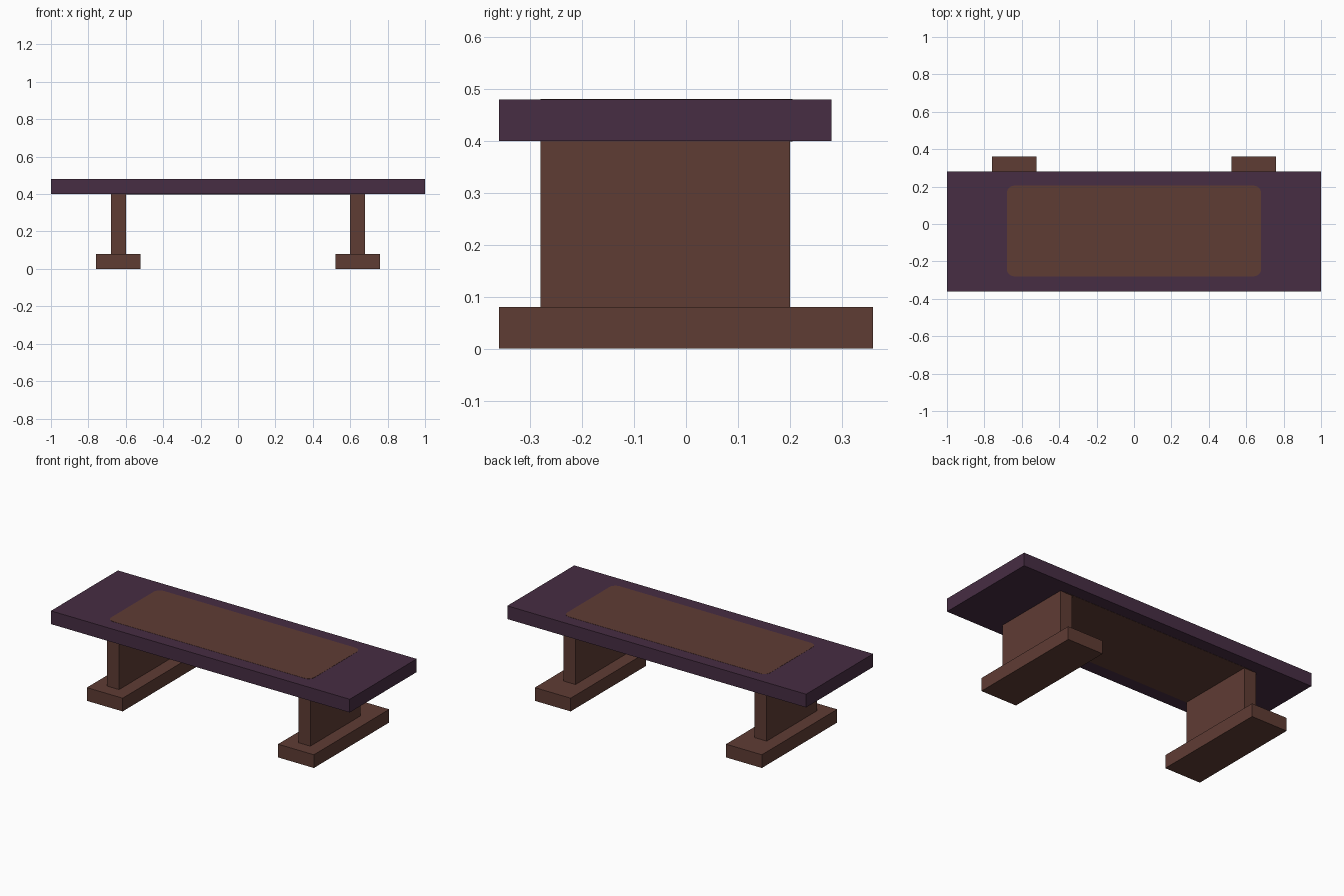
import bpy, bmesh, math

if "Cube" in bpy.data.objects:
    bpy.data.objects.remove(bpy.data.objects["Cube"])


def material(name, rgb):
    # convert 0-255 display values to linear
    lin = [((c / 255 + 0.055) / 1.055) ** 2.4 for c in rgb]
    m = bpy.data.materials.new(name)
    m.diffuse_color = (*lin, 1)
    m.use_nodes = True
    m.node_tree.nodes["Principled BSDF"].inputs["Base Color"].default_value = m.diffuse_color
    return m


PURPLE = material("dark purple", (71, 45, 67))
BROWN = material("reddish brown", (95, 60, 52))


def finish(name, bm, mat):
    bmesh.ops.recalc_face_normals(bm, faces=bm.faces)
    me = bpy.data.meshes.new(name)
    bm.to_mesh(me)
    bm.free()
    me.materials.append(mat)
    ob = bpy.data.objects.new(name, me)
    bpy.context.collection.objects.link(ob)
    return ob


def box(name, x, y, z, mat):
    bm = bmesh.new()
    bmesh.ops.create_cube(bm, size=1)
    for v in bm.verts:
        v.co = [(lo + hi) / 2 + c * (hi - lo) for c, (lo, hi) in zip(v.co, (x, y, z))]
    return finish(name, bm, mat)


def rounded_plate(name, x, y, z, radius, mat, steps=6):
    bm = bmesh.new()
    corners = [(x[1], y[1]), (x[0], y[1]), (x[0], y[0]), (x[1], y[0])]
    signs = [(1, 1), (-1, 1), (-1, -1), (1, -1)]
    verts = []
    for q, ((cx, cy), (sx, sy)) in enumerate(zip(corners, signs)):
        for i in range(steps + 1):
            a = math.pi / 2 * (q + i / steps)
            verts.append(bm.verts.new((cx - sx * radius + radius * math.cos(a),
                                       cy - sy * radius + radius * math.sin(a), z[0])))
    face = bm.faces.new(verts)
    ext = bmesh.ops.extrude_face_region(bm, geom=[face], use_keep_orig=True)
    for v in ext["geom"]:
        if isinstance(v, bmesh.types.BMVert):
            v.co.z = z[1]
    return finish(name, bm, mat)


# table top slab
box("top_slab", (-1, 1), (-0.36, 0.28), (0.40, 0.48), PURPLE)

# brown inlay showing flush on the upper and lower side of the slab
rounded_plate("inlay", (-0.68, 0.68), (-0.28, 0.205), (0.399, 0.481), 0.04, BROWN)

# panel legs standing on long feet
for side, s in (("left", -1), ("right", 1)):
    box(side + "_leg", sorted((s * 0.60, s * 0.68)), (-0.28, 0.20), (0.08, 0.40), BROWN)
    box(side + "_foot", sorted((s * 0.52, s * 0.76)), (-0.36, 0.36), (0, 0.08), BROWN)
